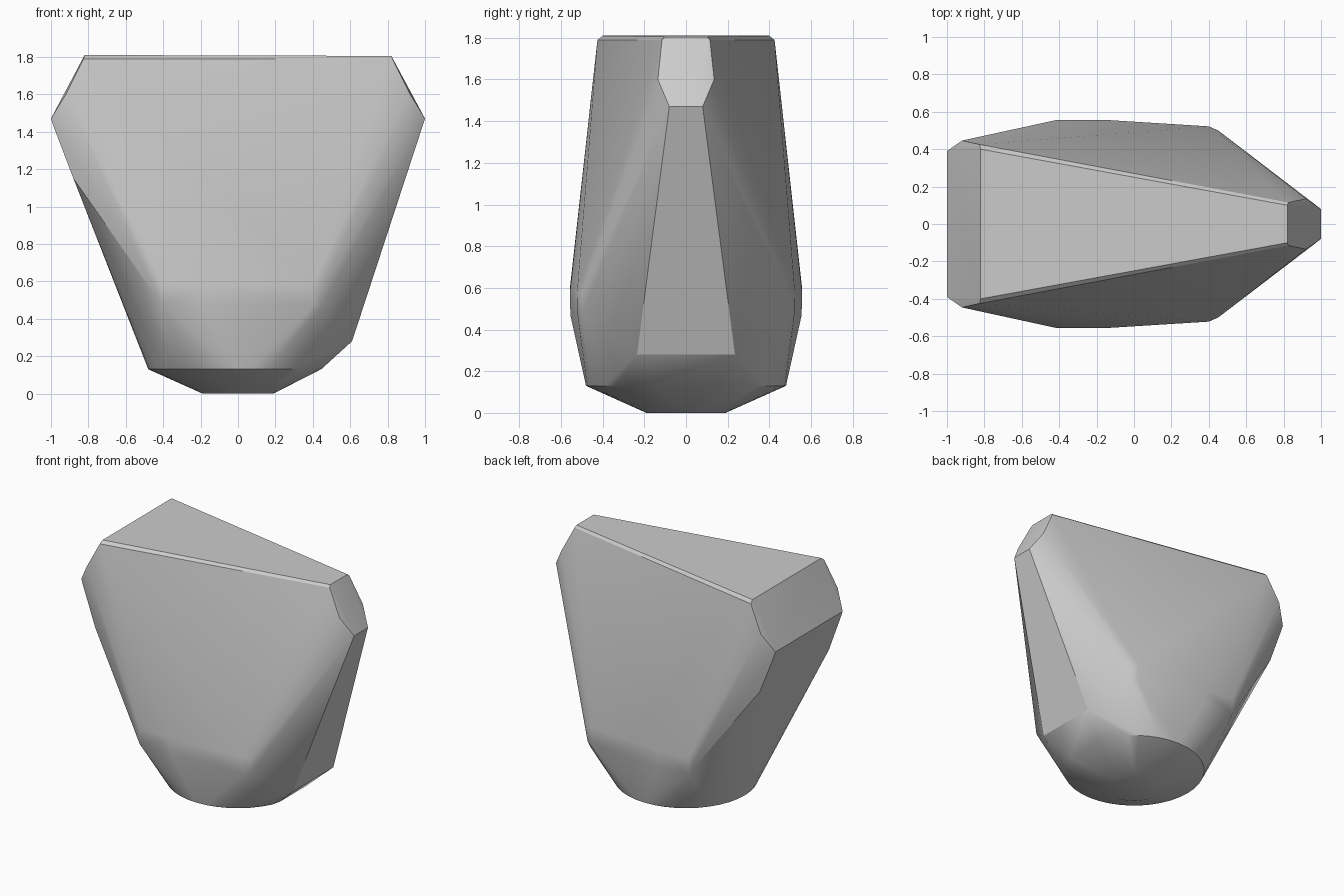
import bpy, bmesh
from math import cos, sin, tau

default = bpy.data.objects.get("Cube")
if default:
    bpy.data.objects.remove(default, do_unlink=True)


def ring(radius, z, sides=40, x_limit=1.0):
    """Circle of points, flattened where it passes x_limit."""
    return [(min(radius * cos(tau * i / sides), x_limit),
             radius * sin(tau * i / sides), z) for i in range(sides)]


def mirrored(points):
    """Each point together with its copy across y."""
    return [(x, s * y, z) for x, y, z in points for s in (1, -1)]


# Wide end: chamfered upright face
wide_end = [(-0.82, 0.40, 1.81), (-0.825, 0.425, 1.79), (-0.92, 0.446, 1.60),
            (-1.0, 0.39, 1.47), (-0.985, 0.39, 1.425), (-0.88, 0.40, 1.15)]
# Narrow end: small chamfered face
narrow_end = [(0.82, 0.10, 1.805), (0.825, 0.115, 1.79), (0.92, 0.135, 1.60),
              (1.0, 0.08, 1.47), (0.985, 0.08, 1.425)]
# Broad shoulders low on both sides, and the heel under the narrow end
shoulders = [(-0.41, 0.557, 0.60), (-0.16, 0.557, 0.58), (0.40, 0.522, 0.59),
             (-0.41, 0.555, 0.48), (-0.16, 0.555, 0.47), (0.40, 0.520, 0.47),
             (0.45, 0.50, 0.47), (0.45, 0.50, 0.57)]
heel = [(0.61, 0.235, 0.28)]

# Round base: flat foot and conical rim
base = ring(0.19, 0.0) + ring(0.48, 0.13, x_limit=0.445)

# Wrap one tight convex skin around all the sections
bm = bmesh.new()
for p in mirrored(wide_end + narrow_end + shoulders + heel) + base:
    bm.verts.new(p)
bmesh.ops.remove_doubles(bm, verts=bm.verts, dist=0.0005)
hull = bmesh.ops.convex_hull(bm, input=bm.verts)
unused = {g for g in hull["geom_interior"] + hull["geom_unused"]
          if isinstance(g, bmesh.types.BMVert)}
bmesh.ops.delete(bm, geom=list(unused), context="VERTS")
bmesh.ops.dissolve_limit(bm, angle_limit=0.01, verts=bm.verts, edges=bm.edges)
bmesh.ops.recalc_face_normals(bm, faces=bm.faces)

mesh = bpy.data.meshes.new("faceted_body")
bm.to_mesh(mesh)
bm.free()
body = bpy.data.objects.new("faceted_body", mesh)
bpy.context.collection.objects.link(body)

# Soft shading over gentle bends, crisp at the end faces
bpy.ops.object.select_all(action="DESELECT")
body.select_set(True)
bpy.context.view_layer.objects.active = body
bpy.ops.object.shade_smooth_by_angle(angle=0.5)
